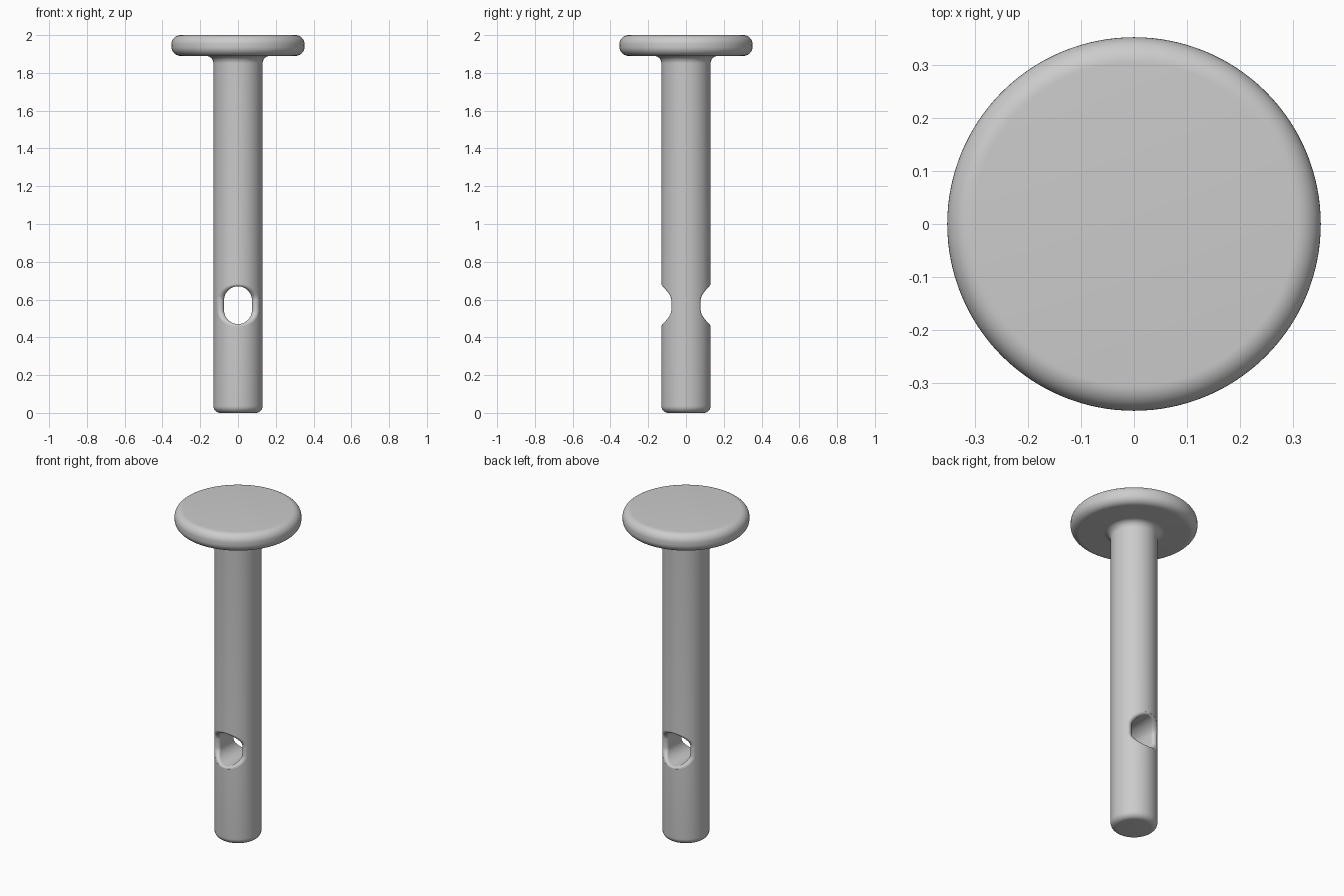
import bpy, bmesh
from math import sin, cos, pi, sqrt, radians
from mathutils import Vector

if "Cube" in bpy.data.objects:
    bpy.data.objects.remove(bpy.data.objects["Cube"], do_unlink=True)

SHAFT_R, HEAD_R, HEAD_BOTTOM, TOP = 0.13, 0.352, 1.89, 2.0
SLOT_Z, SLOT_HALF_W, SLOT_STRAIGHT = 0.57, 0.074, 0.026

steel = bpy.data.materials.new("grey steel")
steel.use_nodes = True
colour = (0.6, 0.6, 0.6, 1)
steel.diffuse_color = colour
steel.node_tree.nodes["Principled BSDF"].inputs["Base Color"].default_value = colour


def arc(r, z, radius, start, end, steps=10):
    """Points of a profile arc around (r, z), angles in degrees."""
    angles = [radians(start + (end - start) * i / steps) for i in range(steps + 1)]
    return [(r + radius * cos(a), z + radius * sin(a)) for a in angles]


def loft(name, rings):
    """Closed, capped mesh through rings of equal point count."""
    bm = bmesh.new()
    loops = [[bm.verts.new(p) for p in ring] for ring in rings]
    n = len(rings[0])
    for a, b in zip(loops, loops[1:]):
        for i in range(n):
            j = (i + 1) % n
            bm.faces.new((a[i], a[j], b[j], b[i]))
    bm.faces.new(loops[0])
    bm.faces.new(loops[-1])
    bmesh.ops.recalc_face_normals(bm, faces=bm.faces)
    mesh = bpy.data.meshes.new(name)
    bm.to_mesh(mesh)
    bm.free()
    mesh.materials.append(steel)
    obj = bpy.data.objects.new(name, mesh)
    bpy.context.collection.objects.link(obj)
    return obj


# Pin body: rounded tip, shaft, fillet under the head, rounded head
tip, fillet, rim = 0.036, 0.04, 0.048
profile = (arc(SHAFT_R - tip, tip, tip, -90, 0)
           + arc(SHAFT_R + fillet, HEAD_BOTTOM - fillet, fillet, 180, 90)
           + arc(HEAD_R - rim, HEAD_BOTTOM + rim, rim, -90, 0)
           + arc(HEAD_R - rim, TOP - rim, rim, 0, 90))
SIDES = 128
turns = [2 * pi * i / SIDES for i in range(SIDES)]
pin = loft("pin", [[(r * cos(t), r * sin(t), z) for t in turns] for r, z in profile])


# Slot cutter: a rounded slot whose mouth flares into the shaft surface
def surface_y(x):
    return sqrt((SHAFT_R - 0.0004) ** 2 - x * x)


def mouth_path(t, steps=8):
    """Rounded edge from the slot wall out to the shaft surface."""
    nx, nz = cos(t), sin(t)
    x = SLOT_HALF_W * nx
    z = SLOT_Z + SLOT_HALF_W * nz + (SLOT_STRAIGHT if nz > 0 else -SLOT_STRAIGHT)
    flare = 0.012 + 0.022 * nx * nx
    corner = Vector((x, surface_y(x), z))
    outer_x = x + flare * nx
    outer = Vector((outer_x, surface_y(outer_x), z + flare * nz))
    inner = corner - Vector((0, (outer - corner).length, 0))
    w = sin((inner - corner).angle(outer - corner) / 2)
    path = []
    for i in range(steps + 1):
        s = i / steps
        a, b, c = (1 - s) ** 2, 2 * s * (1 - s) * w, s * s
        path.append((inner * a + corner * b + outer * c) / (a + b + c))
    return path + [Vector((outer.x, 0.3, outer.z))]


HALF = 28
angles = [pi * (i + 0.001) / (HALF + 0.002) for i in range(HALF + 1)]
paths = [mouth_path(t) for t in angles + [t + pi for t in angles]]
back = [list(ring) for ring in zip(*paths)]
front = [[Vector((p.x, -p.y, p.z)) for p in ring] for ring in reversed(back)]
cutter = loft("slot_cutter", front + back)
cutter.hide_render = True

cut = pin.modifiers.new("slot", 'BOOLEAN')
cut.operation, cut.solver, cut.object = 'DIFFERENCE', 'EXACT', cutter
bpy.ops.object.select_all(action='DESELECT')
bpy.context.view_layer.objects.active = pin
pin.select_set(True)
bpy.ops.object.modifier_apply(modifier=cut.name)
bpy.data.objects.remove(cutter, do_unlink=True)

bpy.ops.object.shade_smooth_by_angle(angle=radians(40))
